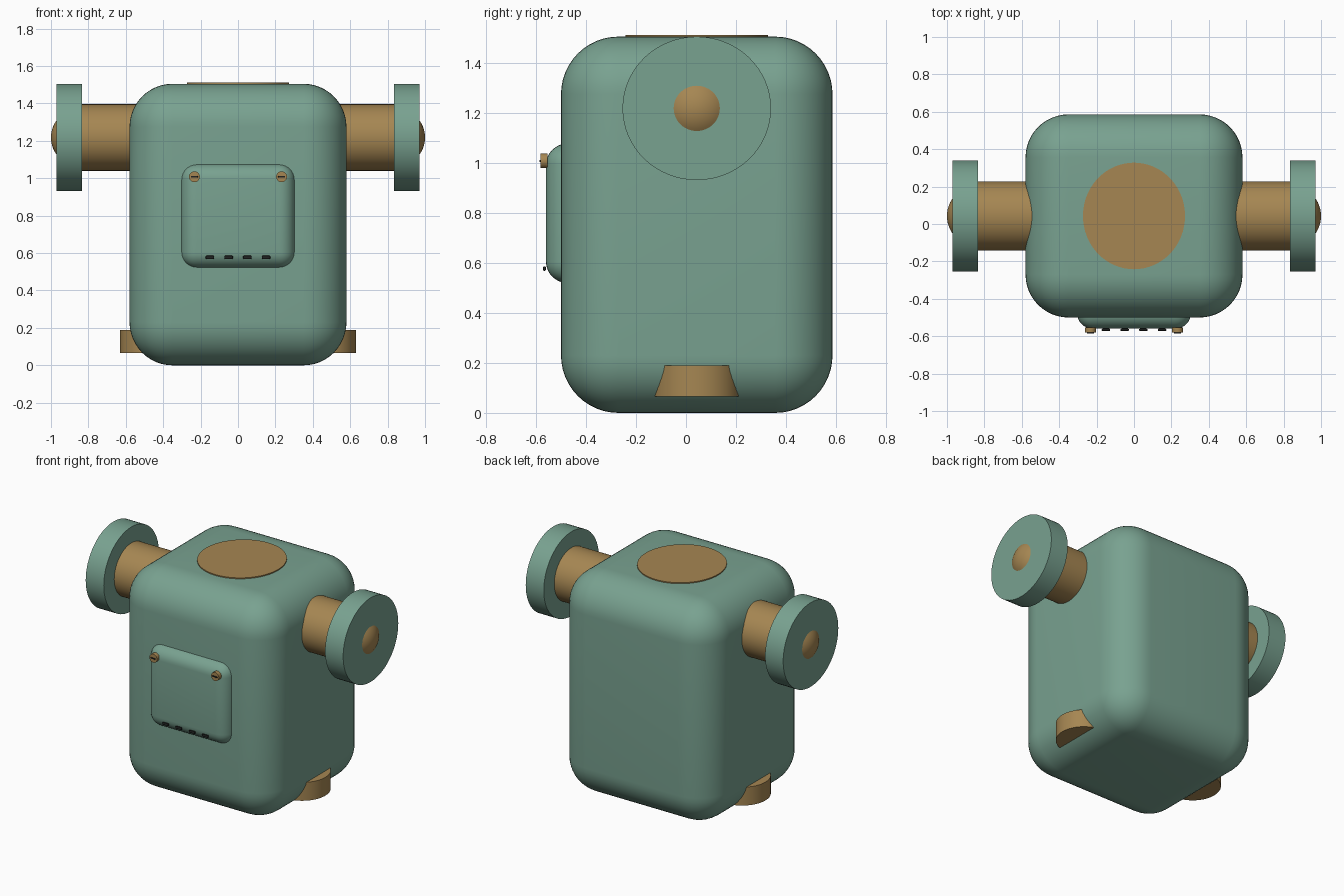
import bpy
from math import radians, pi, sin, cos, asin, sqrt

if "Cube" in bpy.data.objects:
    bpy.data.objects.remove(bpy.data.objects["Cube"])

CY = 0.043          # depth centre of the torso


def material(name, rgb):
    m = bpy.data.materials.new(name)
    m.diffuse_color = (*rgb, 1)
    m.use_nodes = True
    m.node_tree.nodes["Principled BSDF"].inputs["Base Color"].default_value = m.diffuse_color
    return m


GREEN = material("green_paint", (0.19, 0.36, 0.28))
BRASS = material("brass", (0.38, 0.24, 0.085))
DARK = material("dark", (0.015, 0.017, 0.016))


def finish(ob, name, mat):
    ob.name = name
    ob.data.materials.append(mat)
    bpy.ops.object.transform_apply(location=False, rotation=True, scale=True)
    bpy.ops.object.shade_smooth_by_angle(angle=radians(35))
    return ob


def rounded_box(name, lo, hi, radius, mat, segments):
    loc = [(a + b) / 2 for a, b in zip(lo, hi)]
    bpy.ops.mesh.primitive_cube_add(size=1, location=loc)
    ob = bpy.context.object
    ob.scale = [b - a for a, b in zip(lo, hi)]
    bpy.ops.object.transform_apply(location=False, rotation=False, scale=True)
    bev = ob.modifiers.new("round", "BEVEL")
    bev.width, bev.segments = radius, segments
    bpy.ops.object.modifier_apply(modifier=bev.name)
    return finish(ob, name, mat)


def disc(name, loc, rx, ry, depth, mat, rot=(0, 0, 0), verts=64):
    bpy.ops.mesh.primitive_cylinder_add(vertices=verts, radius=1, depth=depth,
                                        location=loc, rotation=rot)
    ob = bpy.context.object
    ob.scale = (rx, ry, 1)
    return finish(ob, name, mat)


def dome(name, side, x, z, r, height, mat, rings=8, n=48):
    # shallow spherical cap pointing outward along x
    big = (r * r + height * height) / (2 * height)
    a0 = asin(r / big)
    verts, faces = [], []
    for i in range(rings):
        a = a0 * (1 - i / rings)
        for k in range(n):
            t = 2 * pi * k / n
            verts.append((side * (x + big * cos(a) - big + height),
                          CY + big * sin(a) * cos(t) * 1.02, z + big * sin(a) * sin(t)))
    verts.append((side * (x + height), CY, z))
    for i in range(rings):
        for k in range(n):
            k2 = (k + 1) % n
            if i < rings - 1:
                f = (i * n + k, i * n + k2, (i + 1) * n + k2, (i + 1) * n + k)
            else:
                f = (i * n + k, i * n + k2, rings * n)
            faces.append(f if side > 0 else f[::-1])
    me = bpy.data.meshes.new(name)
    me.from_pydata(verts, [], faces)
    ob = bpy.data.objects.new(name, me)
    bpy.context.collection.objects.link(ob)
    bpy.ops.object.select_all(action="DESELECT")
    bpy.context.view_layer.objects.active = ob
    ob.select_set(True)
    return finish(ob, name, mat)


# Torso shell and neck plate
rounded_box("torso", (-0.58, -0.5, 0), (0.58, 0.586, 1.505), 0.23, GREEN, 12)
disc("neck_plate", (0, CY, 1.495), 0.273, 0.285, 0.034, BRASS)

# Chest panel
rounded_box("chest_panel", (-0.305, -0.56, 0.52), (0.305, -0.3, 1.077), 0.085, GREEN, 8)

# Shoulders and hips on both sides
ARM_Z = 1.218
for side, label in ((-1, "left"), (1, "right")):
    rot = (0, radians(90), 0)
    disc(label + "_shoulder", (side * 0.62, CY, ARM_Z), 0.178, 0.184, 0.46, BRASS, rot)
    disc(label + "_shoulder_disc", (side * 0.903, CY, ARM_Z), 0.287, 0.297, 0.136, GREEN, rot)
    dome(label + "_shoulder_cap", side, 0.97, ARM_Z, 0.092, 0.03, BRASS)
    disc(label + "_hip", (side * 0.456, CY, 0.1275), 0.174, 0.177, 0.125, BRASS)

    # Slotted screws at the top of the panel
    disc(label + "_screw", (side * 0.233, -0.567, 1.008), 0.029, 0.029, 0.028, BRASS,
         (radians(90), 0, 0), 32)
    rounded_box(label + "_screw_slot", (side * 0.233 - 0.018, -0.586, 1.004),
                (side * 0.233 + 0.018, -0.574, 1.012), 0.001, DARK, 1)

# Row of vent slots at the bottom of the panel
for i in range(4):
    x = -0.15 + 0.1 * i
    rounded_box(f"vent_slot_{i + 1}", (x - 0.023, -0.572, 0.568), (x + 0.023, -0.56, 0.586),
                0.005, DARK, 2)
